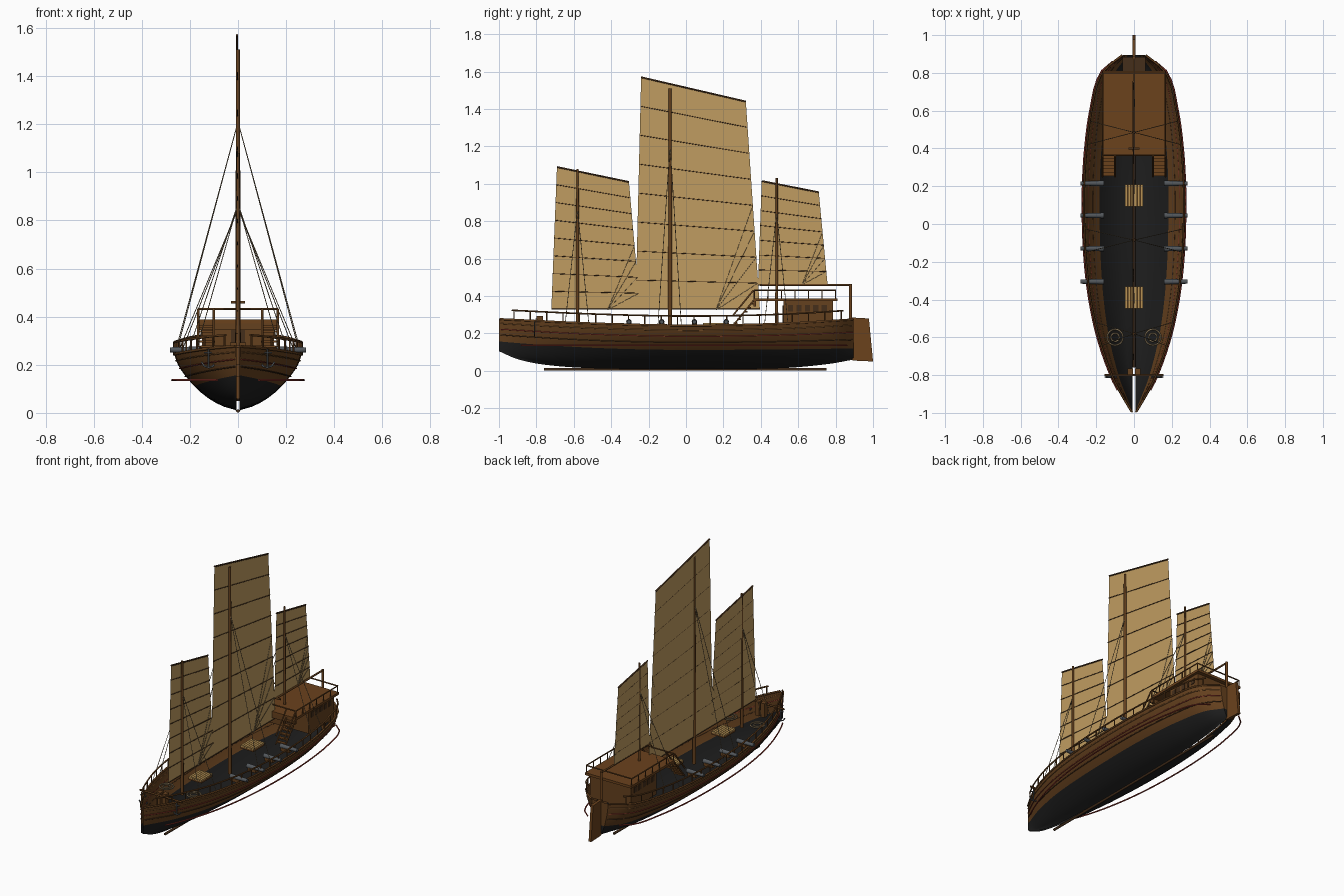
import bpy, bmesh, math
from mathutils import Vector

if "Cube" in bpy.data.objects:
    bpy.data.objects.remove(bpy.data.objects["Cube"])

def material(name, r, g, b):
    m = bpy.data.materials.new(name)
    m.diffuse_color = (r, g, b, 1)
    m.use_nodes = True
    m.node_tree.nodes["Principled BSDF"].inputs["Base Color"].default_value = m.diffuse_color
    return m

BROWN = material("hull_brown", .13, .052, .013)
DECK = material("deck_brown", .145, .054, .012)
DARK = material("dark_timber", .06, .028, .011)
BLACK = material("tar_black", .013, .013, .013)
SAIL = material("sail_tan", .53, .335, .12)
IRON = material("iron_grey", .085, .095, .105)
RED = material("wale_red", .26, .036, .024)
TAN = material("hatch_tan", .48, .29, .09)
ROPE = material("rope", .21, .155, .085)
LIGHT = material("wale_light", .23, .1, .028)

def add(name, mesh, *mats):
    for m in mats:
        mesh.materials.append(m)
    ob = bpy.data.objects.new(name, mesh)
    bpy.context.collection.objects.link(ob)
    return ob

def from_bm(name, bm, *mats):
    me = bpy.data.meshes.new(name)
    bm.to_mesh(me)
    bm.free()
    return add(name, me, *mats)

def tubes(name, paths, r, mat, r_end=None, res=1, cyclic=False):
    """Round bars along one or more paths, joined as one object."""
    cu = bpy.data.curves.new(name, 'CURVE')
    cu.dimensions = '3D'
    cu.bevel_depth, cu.bevel_resolution, cu.use_fill_caps = r, res, True
    for pts in paths:
        sp = cu.splines.new('POLY')
        sp.points.add(len(pts) - 1)
        sp.use_cyclic_u = cyclic
        for i, (p, q) in enumerate(zip(sp.points, pts)):
            p.co = (*q, 1)
            if r_end:
                p.radius = 1 + (r_end / r - 1) * i / (len(pts) - 1)
    tmp = bpy.data.objects.new(name, cu)
    bpy.context.collection.objects.link(tmp)
    bpy.context.view_layer.update()
    me = bpy.data.meshes.new_from_object(tmp.evaluated_get(bpy.context.evaluated_depsgraph_get()))
    bpy.data.objects.remove(tmp)
    me.materials.clear()
    for p in me.polygons:
        p.use_smooth = len(p.vertices) == 4
    return add(name, me, mat)

def boxes(name, spans, mat):
    """Axis-aligned boxes given as (x0, x1, y0, y1, z0, z1)."""
    bm = bmesh.new()
    for x0, x1, y0, y1, z0, z1 in spans:
        vs = bmesh.ops.create_cube(bm, size=1)['verts']
        for v in vs:
            v.co = Vector(((x0 + x1) / 2 + v.co.x * (x1 - x0), (y0 + y1) / 2 + v.co.y * (y1 - y0),
                           (z0 + z1) / 2 + v.co.z * (z1 - z0)))
    return from_bm(name, bm, mat)

def curve(table, y):
    """Smooth interpolation through (y, value) knots."""
    n = len(table)
    i = max(k for k in range(n - 1) if table[k][0] <= y or k == 0)
    def slope(k):
        a, b = table[max(k - 1, 0)], table[min(k + 1, n - 1)]
        return (b[1] - a[1]) / (b[0] - a[0])
    (ya, a), (yb, b) = table[i], table[i + 1]
    h = yb - ya
    t = (y - ya) / h
    return ((2*t**3 - 3*t*t + 1) * a + (t**3 - 2*t*t + t) * h * slope(i)
            + (3*t*t - 2*t**3) * b + (t**3 - t*t) * h * slope(i + 1))

WIDTH = [(-1, .008), (-.9, .068), (-.8, .118), (-.6, .187), (-.4, .23), (-.2, .254), (0, .264),
         (.2, .264), (.4, .252), (.6, .225), (.8, .17), (.895, .06)]
BOTTOM = [(-1, .105), (-.9, .062), (-.75, .032), (-.5, .014), (0, .01), (.5, .014), (.75, .035), (.895, .06)]
TOP = [(-1, .277), (-.5, .254), (0, .243), (.5, .252), (.895, .275)]
SECTION = [(0, 0), (.06, .2), (.17, .4), (.33, .59), (.54, .77), (.79, .93), (1, 1)]  # height, width

def width(y): return curve(WIDTH, y)
def top(y): return curve(TOP, y)
def half(y, z):
    b = curve(BOTTOM, y)
    return max(.007, width(y) * curve(SECTION, min(1, max(0, (z - b) / (top(y) - b)))))
def waterline(y): return .112 + .035 * y * y * (y < 0) + .01 * y * y

# Open hull shell: tarred below the waterline, brown above
bm = bmesh.new()
NS, LOW, HIGH = 48, 6, 6
cols = {}
for s in (-1, 1):
    for i in range(NS + 1):
        y = -1 + 1.895 * i / NS
        b, w, t = curve(BOTTOM, y), waterline(y), top(y)
        zs = [b + (w - b) * (k / LOW) ** 1.7 for k in range(LOW)] + \
             [w + (t - w) * k / HIGH for k in range(HIGH + 1)]
        cols[s, i] = [bm.verts.new((s * half(y, z), y, z)) for z in zs]
    for i in range(NS):
        for j in range(LOW + HIGH):
            a, b = cols[s, i], cols[s, i + 1]
            q = (a[j], b[j], b[j + 1], a[j + 1])
            f = bm.faces.new(q if s > 0 else q[::-1])
            f.material_index, f.smooth = int(j < LOW), True
for j in range(LOW + HIGH):  # transom
    l, r = cols[-1, NS], cols[1, NS]
    f = bm.faces.new((r[j], l[j], l[j + 1], r[j + 1]))
    f.material_index = int(j < LOW)
from_bm("hull", bm, BROWN, BLACK)

tubes("keel", [[(0, -.76, .008), (0, .75, .008)]], .008, DARK)
boxes("stern_floor", [(-.06, .06, .785, .885, .2, .21)], DARK)

# Wales, gunwale and bulwark rails follow the hull outline on both sides
def follow(y0, y1, fx, fz, n=36):
    ys = [y0 + (y1 - y0) * k / n for k in range(n + 1)]
    return [[(s * fx(y), y, fz(y)) for y in ys] for s in (-1, 1)]

for k, (frac, mat) in enumerate(((.3, DARK), (.55, RED), (.8, LIGHT))):
    lev = lambda y: waterline(y) + (top(y) - waterline(y)) * frac
    tubes("wale_%d" % k, follow(-.99, .89, lambda y: half(y, lev(y)) + .002, lev), .003, mat)
tubes("gunwale", follow(-.995, .893, width, top), .006, BROWN)
tubes("red_wale", follow(-.88, .86, lambda y: width(y) + .008, lambda y: .136), .0045, RED)
def rail_z(y): return top(y) + .05
tubes("bulwark_rail", follow(-.93, .84, width, rail_z), .005, BROWN)
post_y = [-.92 + 1.75 * k / 20 for k in range(21)]
tubes("bulwark_posts", [[(s * width(y), y, top(y)), (s * width(y), y, rail_z(y))]
                        for y in post_y for s in (-1, 1)], .004, BROWN)

# Poop deck, cabin and its windows
boxes("poop_deck", [(-.168, .168, .36, .81, .372, .388)], DECK)
boxes("cabin", [(-.15, .15, .52, .785, .22, .372)], BROWN)
boxes("cabin_windows", [(s * .15 - .003, s * .15 + .003, y, y + .028, .318, .352)
                        for s in (-1, 1) for y in (.545, .59, .635, .68, .725)], DARK)
boxes("cabin_door", [(-.03, .03, .517, .523, .24, .35)], DARK)
boxes("poop_beam", [(-.165, .165, .36, .375, .345, .372)], BROWN)
c = [(.165, .365), (.165, .8), (-.165, .8), (-.165, .365)]
tubes("poop_rail", [[(x, y, .432) for x, y in c]], .0045, BROWN, cyclic=True)
tubes("poop_rail_posts", [[(s * .165, .365 + .0725 * k, .385), (s * .165, .365 + .0725 * k, .432)]
                          for k in range(7) for s in (-1, 1)], .0035, BROWN)

# Stairs up to the poop
boxes("stair_treads", [(s * .133 - .032, s * .133 + .032, .255 + .018 * k, .275 + .018 * k,
                        .25 + .021 * k, .258 + .021 * k) for s in (-1, 1) for k in range(6)], DECK)
tubes("stair_strings", [[(s * x, .25, .24 + dz), (s * x, .36, .375 + dz)]
                        for s in (-1, 1) for x in (.1, .166) for dz in (0, .055)], .005, BROWN)

# Rudder and tiller
bm = bmesh.new()
prof = [(.885, .285), (.978, .28), (1, .05), (.89, .055)]
f = bm.faces.new([bm.verts.new((-.009, y, z)) for y, z in prof])
ex = bmesh.ops.extrude_face_region(bm, geom=[f])
bmesh.ops.translate(bm, vec=(.018, 0, 0), verts=[v for v in ex['geom'] if isinstance(v, bmesh.types.BMVert)])
bmesh.ops.recalc_face_normals(bm, faces=bm.faces)
from_bm("rudder", bm, DECK)
tubes("rudder_stock", [[(0, .88, .06), (0, .88, .465)]], .009, DECK)
tubes("tiller", [[(0, .4, .46), (0, .885, .46)], [(-.03, .4, .46), (.03, .4, .46)]], .006, BROWN)

# Masts, sails and rigging: mast (y, base, top, radius), sail corners, panels, sheet point
RIGS = {
    "fore": ((-.58, .2, 1.08, .010), [(-.69, 1.09), (-.305, 1.01), (-.245, .33), (-.72, .33)], 8, (-.42, .325), .87),
    "main": ((-.085, .15, 1.51, .012), [(-.24, 1.57), (.32, 1.44), (.395, .33), (-.27, .33)], 8, (.16, .325), 1.21),
    "mizzen": ((.485, .22, 1.03, .009), [(.405, 1.015), (.71, .955), (.757, .46), (.385, .46)], 7, (.62, .46), .85),
}
SX = -.004
for name, ((my, z0, z1, r), cor, n, sheet, hz) in RIGS.items():
    tubes(name + "_mast", [[(0, my, z0), (0, my, z1)]], r, BROWN, r * .65, res=3)
    tl, tr, br, bl = [Vector((SX, y, z)) for y, z in cor]
    bm = bmesh.new()
    lines = [(tl.lerp(bl, k / n), tr.lerp(br, k / n)) for k in range(n + 1)]
    rows = [[bm.verts.new(p) for p in l] for l in lines]
    for a, b in zip(rows, rows[1:]):
        bm.faces.new((a[0], b[0], b[1], a[1]))
    from_bm(name + "_sail", bm, SAIL)
    off = Vector((.0015, 0, 0))
    tubes(name + "_battens", [(a + off, b + off) for a, b in lines[1:-1]], .0022, DARK)
    tubes(name + "_yard", [lines[0]], .005, DARK)
    tubes(name + "_boom", [lines[-1]], .003, DARK)
    foot = Vector((.002, *sheet))
    tubes(name + "_sheets", [[foot, lines[k][1]] for k in range(n // 2, n)], .0013, ROPE)
    tubes(name + "_shrouds", [[(0, my, hz), (s * width(my + d), my + d, top(my + d))]
                              for s in (-1, 1) for d in (-.065, .06)], .0018, ROPE)

# Cannons on carriages, muzzles over the rail
GUNS = (-.305, -.13, .045, .215)
tubes("cannons", [[(s * .16, y, .262), (s * .282, y, .262)] for y in GUNS for s in (-1, 1)], .015, IRON, .011, res=3)
boxes("gun_carriages", [(s * .2 - .03, s * .2 + .03, y - .014, y + .014, .235, .255)
                        for y in GUNS for s in (-1, 1)], BROWN)

# Deck hatches with slats
boxes("hatch_coamings", [(-.047, .047, y - .057, y + .057, .235, .248) for y in (.15, -.39)], BROWN)
boxes("hatch_slats", [(x - .0067, x + .0067, y - .058, y + .058, .246, .256)
                      for y in (.15, -.39) for x in (-.04, -.024, -.008, .008, .024, .04)], TAN)

# Windlass, rope coils and anchors at the bow
tubes("windlass", [[(-.155, -.8, .275), (.155, -.8, .275)]], .006, BROWN)
boxes("windlass_posts", [(x - .014, x + .014, -.8, -.765, .2, .292) for x in (-.02, .02)], BROWN)
def ring(cx, cy, cz, r): return [(cx + r * math.cos(a * math.pi / 10), cy + r * math.sin(a * math.pi / 10), cz)
                                 for a in range(20)]
tubes("rope_coils", [ring(s * .1, -.6, .235, rr) for s in (-1, 1) for rr in (.042, .022)], .005, ROPE, cyclic=True)
anchors = []
for s in (-1, 1):
    x, y = s * .122, -.81
    anchors += [[(x, y, .19), (x, y, .265)], [(x - .02, y, .25), (x + .02, y, .25)],
                [(x - .03, y, .212), (x - .018, y, .194), (x, y, .188), (x + .018, y, .194), (x + .03, y, .212)]]
tubes("anchors", anchors, .004, IRON)
